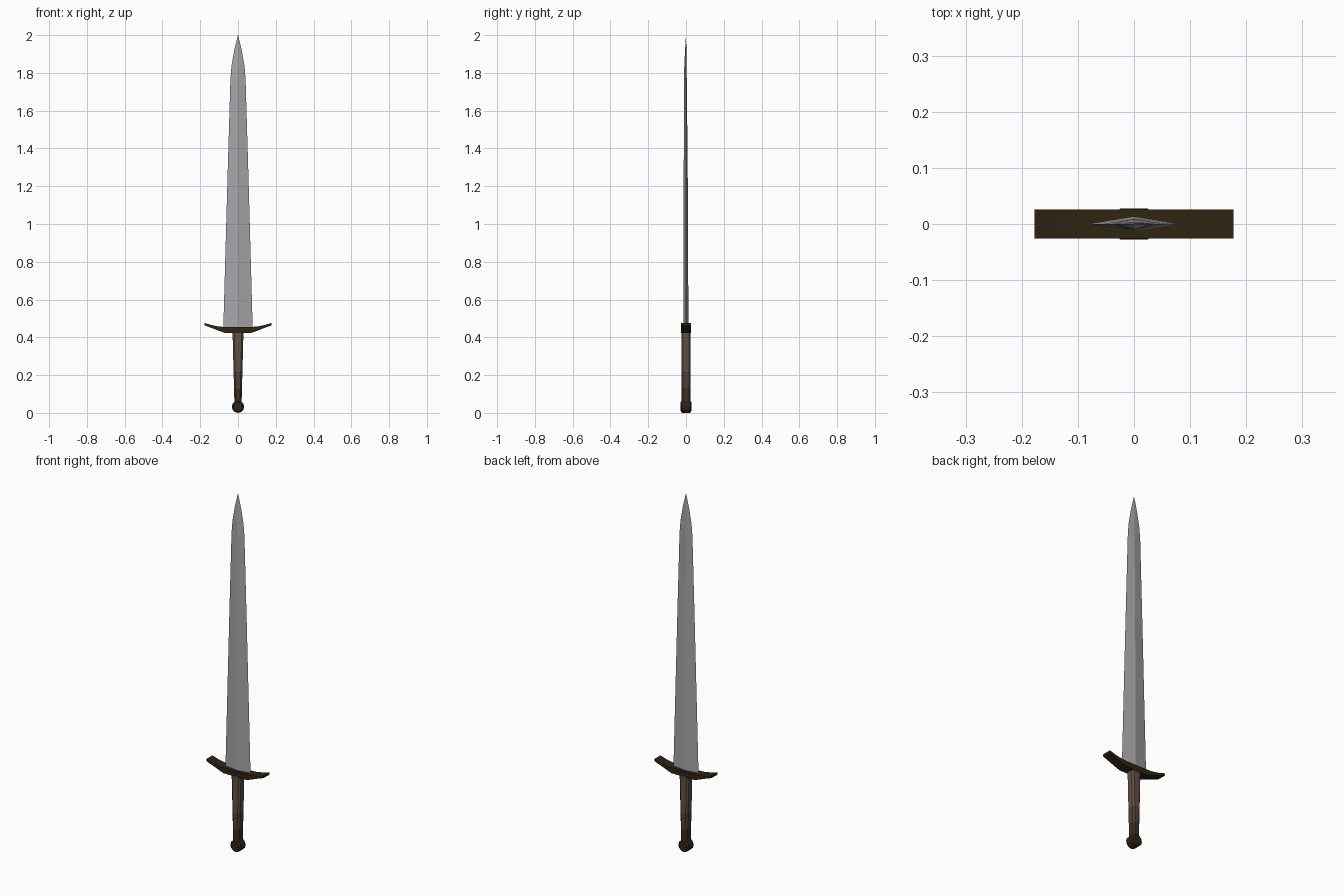
import bpy, bmesh, math

if "Cube" in bpy.data.objects:
    bpy.data.objects.remove(bpy.data.objects["Cube"])


def mat(name, rgb):
    m = bpy.data.materials.new(name)
    m.diffuse_color = (*rgb, 1)
    m.use_nodes = True
    m.node_tree.nodes["Principled BSDF"].inputs["Base Color"].default_value = m.diffuse_color
    return m


STEEL = mat("steel", (0.38, 0.38, 0.40))
BRONZE = mat("dark_bronze", (0.028, 0.018, 0.006))
LEATHER = mat("leather", (0.12, 0.083, 0.058))
LEATHER_MID = mat("leather_mid", (0.085, 0.057, 0.038))
LEATHER_DARK = mat("leather_dark", (0.05, 0.033, 0.021))


def loft(name, rings, mats):
    """Skin a list of equal-length closed rings and cap both ends."""
    bm = bmesh.new()
    loops = [[bm.verts.new(p) for p in r] for r in rings]
    n = len(loops[0])
    for a, b in zip(loops, loops[1:]):
        for i in range(n):
            j = (i + 1) % n
            bm.faces.new((a[i], a[j], b[j], b[i]))
    bm.faces.new(loops[0][::-1])
    bm.faces.new(loops[-1])
    bmesh.ops.remove_doubles(bm, verts=bm.verts, dist=0.0002)
    bmesh.ops.recalc_face_normals(bm, faces=bm.faces)
    me = bpy.data.meshes.new(name)
    bm.to_mesh(me)
    bm.free()
    for m in mats:
        me.materials.append(m)
    ob = bpy.data.objects.new(name, me)
    bpy.context.collection.objects.link(ob)
    return ob


# blade: diamond section (z, half width, front ridge, back ridge)
sections = [(0.44, 0.078, 0.013, 0.013), (1.30, 0.054, 0.012, 0.009),
            (1.77, 0.040, 0.011, 0.004), (1.84, 0.034, 0.009, 0.003),
            (1.92, 0.020, 0.005, 0.002), (2.0, 0.0005, 0.0003, 0.0003)]
loft("blade", [[(w, 0, z), (0, b, z), (-w, 0, z), (0, -f, z)]
               for z, w, f, b in sections], [STEEL])

# crossguard: curved bar (x, bottom z, top z), mirrored
half = [(0.07, 0.424, 0.455), (0.10, 0.434, 0.457),
        (0.14, 0.450, 0.465), (0.177, 0.463, 0.476)]
bar = [(-x, b, t) for x, b, t in half[::-1]] + half
D = 0.026
loft("crossguard", [[(x, -D, b), (x, D, b), (x, D, t), (x, -D, t)]
                    for x, b, t in bar], [BRONZE])


# grip: tapered with chamfered corners
def grip_ring(z, w, d, c=0.009):
    return [(w, -d + c, z), (w, d - c, z), (w - c, d, z), (-w + c, d, z),
            (-w, d - c, z), (-w, -d + c, z), (-w + c, -d, z), (w - c, -d, z)]


levels = [0.05, 0.13, 0.22, 0.43]
grip = loft("grip", [grip_ring(z, 0.019 + 0.010 * (z - 0.05) / 0.38, 0.024)
                     for z in levels], [LEATHER, LEATHER_MID, LEATHER_DARK])
for p in grip.data.polygons:
    p.material_index = 2 if p.center.z < 0.13 else 1 if p.center.z < 0.22 else 0

# pommel: chamfered disc lying along y
R = 0.033


def disc_ring(y, r):
    return [(r * math.cos(a), y, R + r * math.sin(a))
            for a in (math.tau * i / 12 for i in range(12))]


loft("pommel", [disc_ring(y, r) for y, r in
                [(-0.028, 0.024), (-0.021, R), (0.021, R), (0.028, 0.024)]], [BRONZE])
